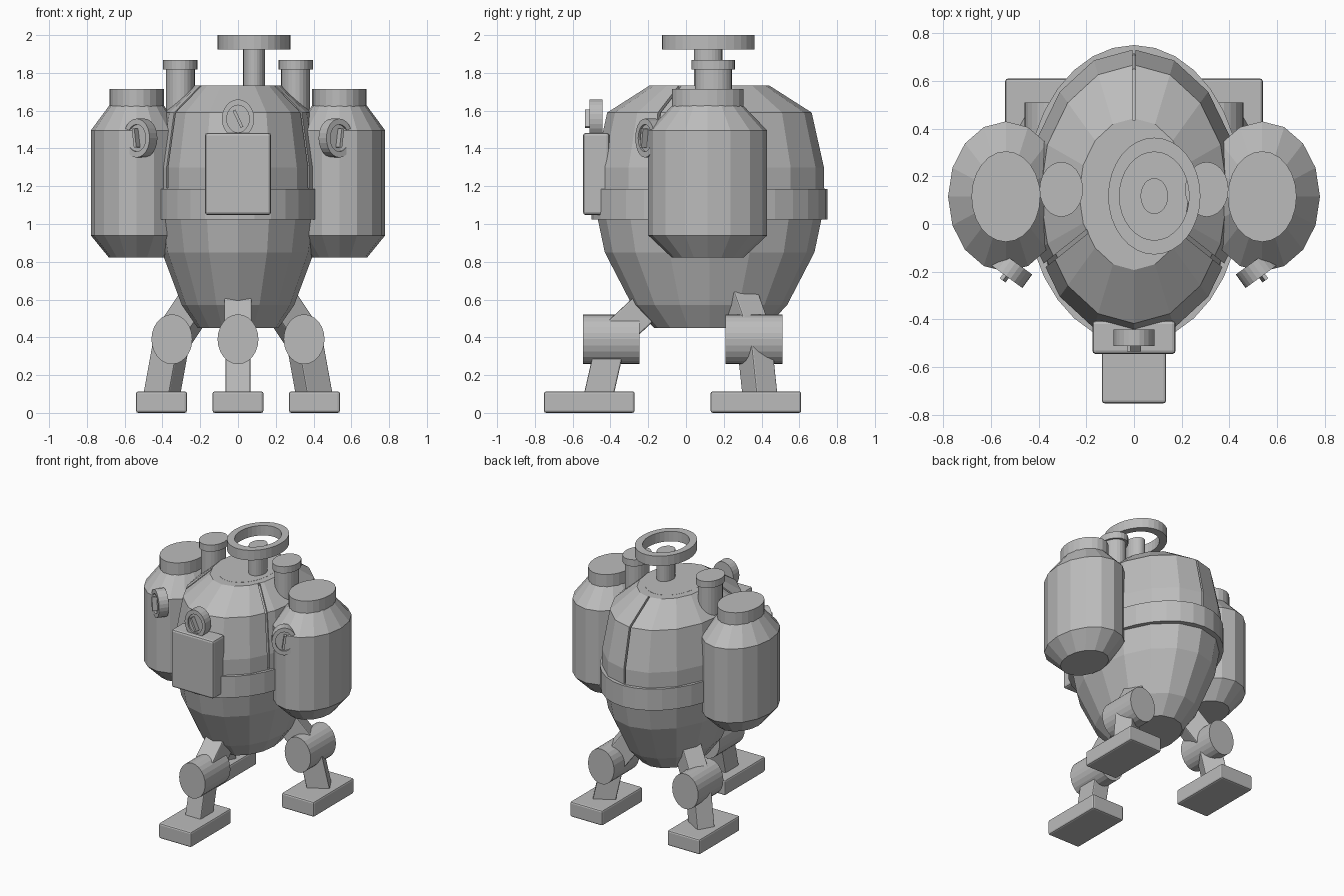
import bpy, bmesh, math
from mathutils import Vector, Matrix

if "Cube" in bpy.data.objects:
    bpy.data.objects.remove(bpy.data.objects["Cube"], do_unlink=True)

grey = bpy.data.materials.new("plain_grey")
grey.use_nodes = True
COLOUR = (0.5, 0.5, 0.5, 1)
grey.diffuse_color = COLOUR
grey.node_tree.nodes["Principled BSDF"].inputs["Base Color"].default_value = COLOUR

UP = Vector((0, 0, 1))
BODY = (0, 0.125, 0)   # body axis
SQUASH = 0.725         # body width / depth


def finish(name, bm, matrix=None, bevel=0):
    bmesh.ops.recalc_face_normals(bm, faces=bm.faces[:])
    mesh = bpy.data.meshes.new(name)
    bm.to_mesh(mesh)
    bm.free()
    mesh.materials.append(grey)
    ob = bpy.data.objects.new(name, mesh)
    bpy.context.scene.collection.objects.link(ob)
    if matrix:
        ob.matrix_world = matrix
    if bevel:
        mod = ob.modifiers.new("bevel", 'BEVEL')
        mod.width = bevel
        mod.segments = 2
    return ob


def lathe(name, profile, centre=(0, 0, 0), sx=1, segs=16, closed=False, matrix=None):
    """Turn (radius, z) points about z, squashed along x."""
    bm = bmesh.new()
    rings = []
    for r, z in profile:
        angles = [math.tau * i / segs for i in range(segs)]
        rings.append([bm.verts.new((centre[0] + r * sx * math.sin(a),
                                    centre[1] + r * math.cos(a),
                                    centre[2] + z)) for a in angles])
    pairs = list(zip(rings, rings[1:]))
    if closed:
        pairs.append((rings[-1], rings[0]))
    else:
        bm.faces.new(rings[0])
        bm.faces.new(rings[-1])
    for low, high in pairs:
        for i in range(segs):
            j = (i + 1) % segs
            bm.faces.new((low[i], low[j], high[j], high[i]))
    return finish(name, bm, matrix)


def box(name, centre, size, bevel=0, matrix=None):
    bm = bmesh.new()
    bmesh.ops.create_cube(bm, size=1)
    bmesh.ops.scale(bm, vec=size, verts=bm.verts)
    bmesh.ops.translate(bm, vec=centre, verts=bm.verts)
    return finish(name, bm, matrix, bevel)


def frame(origin, x, y, z):
    rot = Matrix((x, y, z)).transposed().to_4x4()
    return Matrix.Translation(origin) @ rot


def beam(name, a, b, width, depth):
    """Square bar from a to b with its width kept level."""
    a, b = Vector(a), Vector(b)
    z = (b - a).normalized()
    x = UP.cross(z).normalized()
    box(name, (0, 0, 0), (width, depth, (b - a).length), 0.008,
        frame((a + b) / 2, x, z.cross(x), z))


def gauge(name, origin, normal, tilt):
    """Dial with a raised rim and a tilted needle."""
    n = Vector(normal).normalized()
    m = frame(origin, UP.cross(n), UP, n)
    lathe(name + "_dial", [(.103, -.07), (.103, 0), (.072, 0), (.072, -.012)],
          sx=.83, segs=24, matrix=m)
    box(name + "_needle", (0, 0, .003), (.016, .1, .04),
        matrix=m @ Matrix.Rotation(math.radians(tilt), 4, 'Z'))


# Body: lower bowl with an inner core, outer shell split into three panels
lathe("body_core", [(.295, .45), (.41, .57), (.555, .85), (.595, 1.04), (.585, 1.3),
                    (.525, 1.575), (.305, 1.722)], BODY, SQUASH)
shell = lathe("upper_shell", [(.607, 1.1), (.607, 1.3), (.542, 1.59), (.318, 1.733),
                              (.2, 1.733), (.2, 1.7), (.3, 1.7), (.51, 1.56),
                              (.57, 1.29), (.57, 1.1)], BODY, SQUASH, closed=True)
bm = bmesh.new()
for k in range(3):
    made = bmesh.ops.create_cube(bm, size=1)["verts"]
    turn = Matrix.Rotation(math.tau * k / 3, 4, 'Z')
    place = (Matrix.Translation(BODY) @ Matrix.Diagonal((SQUASH, 1, 1, 1)) @ turn
             @ Matrix.Translation((0, .56, 1.5)) @ Matrix.Diagonal((.018, .5, .62, 1)))
    bmesh.ops.transform(bm, matrix=place, verts=made)
cutter = finish("seam_cutter", bm)
cutter.hide_render = True
cutter.hide_viewport = True
cutter.display_type = 'WIRE'
cut = shell.modifiers.new("seams", 'BOOLEAN')
cut.operation = 'DIFFERENCE'
cut.solver = 'EXACT'
cut.object = cutter
lathe("top_plate", [(.25, 1.7), (.25, 1.734)], BODY, SQUASH, 32)
lathe("waist_band", [(.625, 1.025), (.625, 1.185), (.56, 1.185), (.56, 1.025)],
      BODY, SQUASH, 32, closed=True)

# Hand wheel on top
WHEEL = (.085, .117, 0)
lathe("wheel_rim", [(.245, 1.925), (.245, 2), (.185, 2), (.185, 1.925)],
      WHEEL, .79, 32, closed=True)
lathe("wheel_shaft", [(.075, 1.7), (.075, 1.94)], WHEEL, .77, 24)

# Front hatch and its gauge
box("front_hatch", (0, -.475, 1.265), (.35, .14, .435), .015)
gauge("front_gauge", (0, -.512, 1.557), (0, -1, 0), 25)

# Side tanks, gauges and pipes
for side, s in (("left", 1), ("right", -1)):
    tank = (s * .537, .115, 0)
    lathe(side + "_tank", [(.19, .822), (.315, .94), (.315, 1.495), (.185, 1.63)], tank, .77)
    lathe(side + "_tank_cap", [(.19, 1.622), (.19, 1.715)], tank, .76, 24)
    gauge(side + "_gauge", (s * .537, -.218, 1.455), (s * .59, -.81, 0), -s * 8)
    pipe = (s * .305, .145, 0)
    lathe(side + "_pipe", [(.098, 1.45), (.098, 1.82)], pipe, .79, 24)
    lathe(side + "_pipe_cap", [(.115, 1.818), (.115, 1.868)], pipe, .79, 24)

# Legs: hip, knee, shin end, foot centre
LEGS = {
    "front": ((0, -.16, .61), (0, -.395, .39), (0, -.47, .06), (0, -.512)),
    "back_left": ((.21, .285, .6), (.35, .36, .39), (.41, .395, .06), (.405, .37)),
    "back_right": ((-.21, .285, .6), (-.35, .36, .39), (-.41, .395, .06), (-.405, .37)),
}
for name, (hip, knee, ankle, foot) in LEGS.items():
    beam(name + "_thigh", knee, hip, .145, .165)
    beam(name + "_shin", knee, ankle, .13, .155)
    lathe(name + "_knee", [(.132, -.15), (.132, .15)], sx=.82, segs=24,
          matrix=Matrix.Translation(knee) @ Matrix.Rotation(math.pi / 2, 4, 'X'))
    box(name + "_foot", (foot[0], foot[1], .057), (.27, .48, .114), .012)
